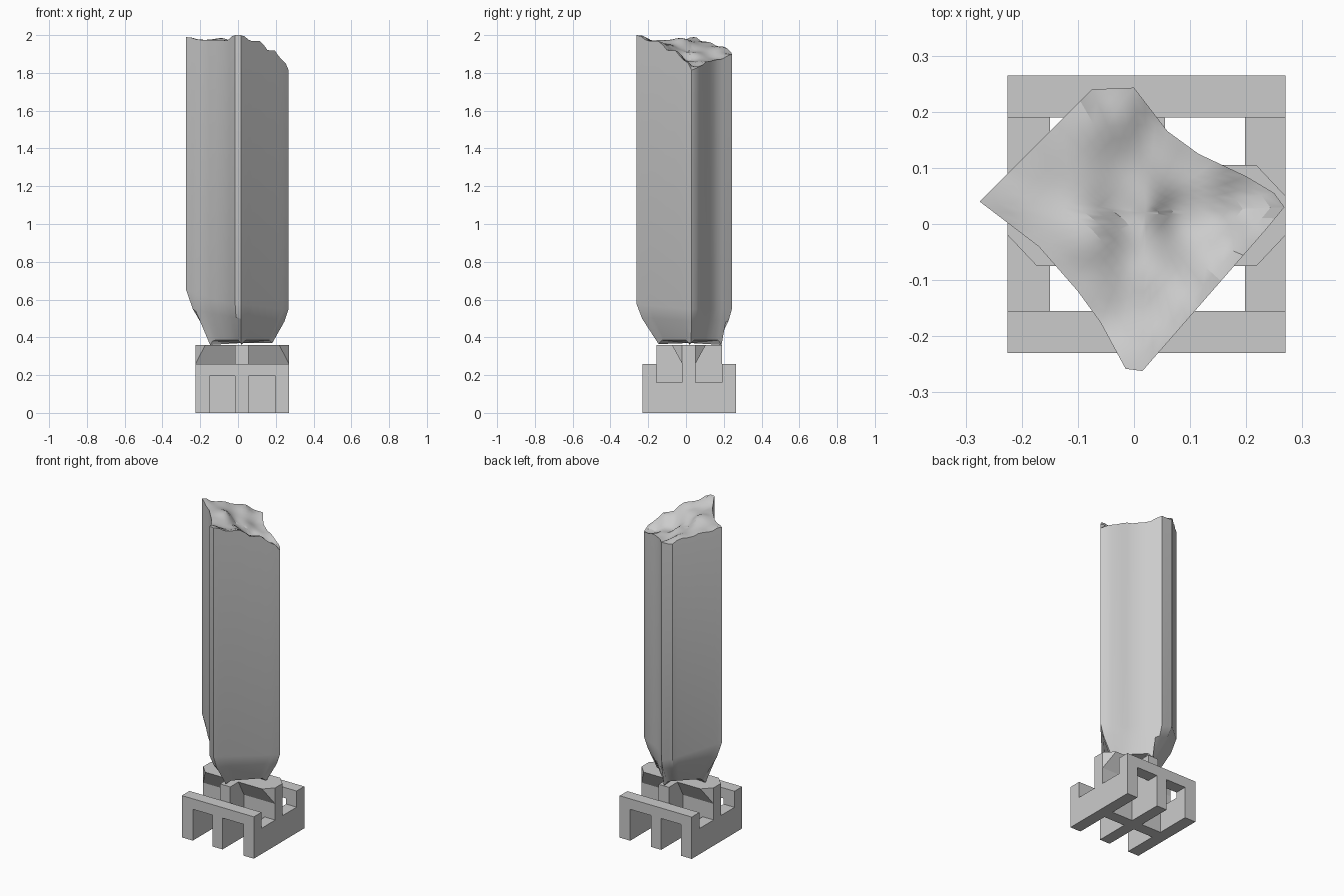
import bpy, bmesh
from mathutils import Vector

cube = bpy.data.objects.get("Cube")
if cube:
    bpy.data.objects.remove(cube, do_unlink=True)

stone = bpy.data.materials.new("stone_grey")
stone.use_nodes = True
GREY = (0.6, 0.6, 0.6, 1)
stone.diffuse_color = GREY
stone.node_tree.nodes["Principled BSDF"].inputs["Base Color"].default_value = GREY


def finish(bm, name, smooth=False):
    bmesh.ops.recalc_face_normals(bm, faces=bm.faces)
    mesh = bpy.data.meshes.new(name)
    bm.to_mesh(mesh)
    bm.free()
    obj = bpy.data.objects.new(name, mesh)
    bpy.context.collection.objects.link(obj)
    mesh.materials.append(stone)
    if smooth:
        bpy.ops.object.select_all(action='DESELECT')
        obj.select_set(True)
        bpy.context.view_layer.objects.active = obj
        bpy.ops.object.shade_smooth_by_angle(angle=0.45)
    return obj


def hull(name, points):
    bm = bmesh.new()
    for p in points:
        bm.verts.new(p)
    bmesh.ops.convex_hull(bm, input=bm.verts)
    bmesh.ops.dissolve_limit(bm, angle_limit=0.01, verts=bm.verts, edges=bm.edges)
    return finish(bm, name)


def box(name, xs, ys, zs):
    return hull(name, [(x, y, z) for x in xs for y in ys for z in zs])


# Base frame: shared bar positions along each axis
X0, X1, Y0, Y1 = -0.225, 0.27, -0.23, 0.265
MID_X, MID_Y = (-0.015, 0.055), (-0.02, 0.05)
INNER = (-0.155, 0.19)
SIDES = {"right": (X0, -0.15), "left": (0.198, X1)}

# Front and back rails on three legs each
for end, ys in {"front": (Y0, INNER[0]), "back": (INNER[1], Y1)}.items():
    box(end + "_rail", (X0, X1), ys, (0.195, 0.26))
    for side, xs in {**SIDES, "middle": MID_X}.items():
        box(f"{end}_{side}_leg", xs, ys, (0, 0.195))

# Low side walls and the tall crossing bars
for side, xs in SIDES.items():
    box(side + "_side_wall", xs, INNER, (0, 0.16))
box("long_cross_bar", MID_X, INNER, (0, 0.36))
box("wide_cross_bar", (X0, X1), MID_Y, (0, 0.26))

# Flared support with clipped corners
C, FLARE = 0.052, 0.055
top = []
for x, s in ((X0, 1), (X1, -1)):
    for y, t in ((MID_Y[0], -1), (MID_Y[1], 1)):
        top += [(x, y, 0.36), (x + s * C, y + t * FLARE, 0.36)]
hull("flared_support", top + [(x, y, 0.26) for x in (X0, X1) for y in MID_Y])

# Pillar outline, counter-clockwise from the left corner
OUTLINE = [(0.268, 0.03), (0.25, 0.055), (0.2, 0.085), (0.115, 0.125), (0.06, 0.165),
           (0, 0.243), (-0.075, 0.24), (-0.2, 0.115), (-0.275, 0.04), (-0.17, -0.04),
           (-0.1, -0.12), (-0.06, -0.175), (-0.015, -0.258), (0.015, -0.262), (0.235, -0.01)]

# Heights sampled over the broken top
BREAK = [(0, -0.26, 2), (-0.275, 0.04, 1.99), (-0.22, 0.1, 1.965), (-0.09, -0.03, 1.985),
         (-0.1, 0.18, 1.94), (-0.04, 0.24, 1.9), (0.06, 0.165, 1.87), (0.115, 0.125, 1.86),
         (0.268, 0.03, 1.81), (0.24, 0, 1.87), (0.19, -0.06, 1.92), (0.1, -0.165, 1.97),
         (0, 0.03, 1.91), (0.1, 0.02, 1.86), (0.2, 0.04, 1.83), (-0.1, -0.12, 1.975),
         (0.02, -0.12, 1.955), (-0.17, -0.04, 1.975)]


def break_height(p):
    total = weight = 0
    for x, y, z in BREAK:
        w = 1 / ((p.x - x) ** 2 + (p.y - y) ** 2 + 0.0004) ** 1.6
        total += w * z
        weight += w
    return total / weight


def dense(outline, step=0.03):
    pts = []
    for a, b in zip(outline, outline[1:] + outline[:1]):
        a, b = Vector(a), Vector(b)
        n = max(1, round((b - a).length / step))
        pts += [a.lerp(b, i / n) for i in range(n)]
    return pts


CENTRE = Vector((0.02, 0.02))
RADIUS = 0.168
pts = dense(OUTLINE)


def foot(p):
    """Point on the small diamond foot, and how far it is from a corner."""
    d = p - CENTRE
    d /= abs(d.x) + abs(d.y)
    return CENTRE + d * RADIUS, min(abs(d.x), abs(d.y))


def bend(p):
    return 0.55 - 0.4 * min(0, p.x + 0.02) - 0.1 * min(0, p.y)


# Rings from the foot up to the break, then inward across it
rings = [[], [], [], []]
for p in pts:
    f, side = foot(p)
    z = bend(p)
    low = 0.36 + min(0.025, 0.25 * side)
    rings[0].append((*f, low))
    rings[1].append((*f.lerp(p, 0.74), low + (z - low) * 0.63))
    rings[2].append((*p, z))
    rings[3].append((*p, break_height(p)))
for k in range(1, 10):
    ring = [p.lerp(CENTRE, k / 10) for p in pts]
    rings.append([(*q, break_height(q)) for q in ring])

bm = bmesh.new()
loops = [[bm.verts.new(p) for p in ring] for ring in rings]
n = len(pts)
for lower, upper in zip(loops, loops[1:]):
    for i in range(n):
        j = (i + 1) % n
        bm.faces.new((lower[i], lower[j], upper[j], upper[i]))
for loop, z in ((loops[0], 0.37), (loops[-1], break_height(CENTRE))):
    hub = bm.verts.new((*CENTRE, z))
    for i in range(n):
        bm.faces.new((loop[i], loop[(i + 1) % n], hub))
finish(bm, "broken_pillar", smooth=True)
